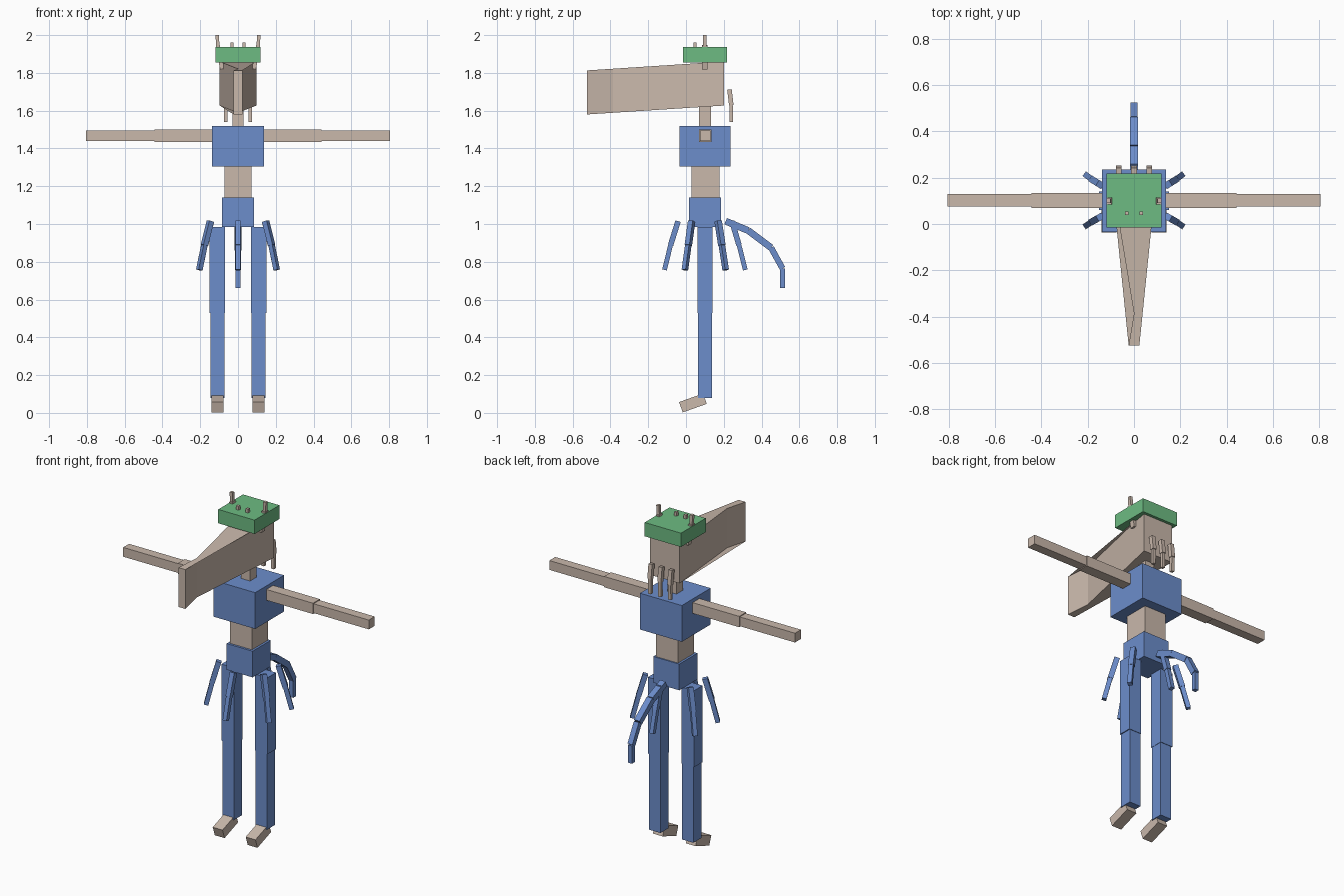
import bpy
from mathutils import Vector, Matrix

if "Cube" in bpy.data.objects:
    bpy.data.objects.remove(bpy.data.objects["Cube"], do_unlink=True)


def material(name, rgb):
    m = bpy.data.materials.new(name)
    m.use_nodes = True
    m.diffuse_color = (*rgb, 1)
    m.node_tree.nodes["Principled BSDF"].inputs["Base Color"].default_value = (*rgb, 1)
    return m


TAN = material("tan", (0.585, 0.479, 0.407))
BLUE = material("blue", (0.15, 0.267, 0.60))
GREEN = material("green", (0.155, 0.50, 0.225))

CUBE_FACES = [(0, 3, 2, 1), (4, 5, 6, 7), (0, 1, 5, 4),
              (1, 2, 6, 5), (2, 3, 7, 6), (3, 0, 4, 7)]


def mesh_object(name, verts, faces, mat):
    me = bpy.data.meshes.new(name)
    me.from_pydata(verts, [], faces)
    me.materials.append(mat)
    ob = bpy.data.objects.new(name, me)
    bpy.context.collection.objects.link(ob)
    return ob


def box(name, x, y, z, mat):
    """Box from (min, max) ranges."""
    ring = [(0, 0), (1, 0), (1, 1), (0, 1)]
    verts = [(x[i], y[j], z[k]) for k in (0, 1) for i, j in ring]
    return mesh_object(name, verts, CUBE_FACES, mat)


def bar(name, start, end, width, depth, mat):
    """Square bar between two points, its width kept horizontal."""
    a, b = Vector(start), Vector(end)
    d = (b - a).normalized()
    side = d.cross(Vector((0, 0, 1)))
    side = side.normalized() if side.length > 0.01 else Vector((1, 0, 0))
    up = side.cross(d)
    corners = [(-1, -1), (1, -1), (1, 1), (-1, 1)]
    verts = [p + side * (i * width / 2) + up * (j * depth / 2)
             for p in (b, a) for i, j in corners]
    return mesh_object(name, verts, CUBE_FACES, mat)


def chain(name, points, widths, mat):
    for i, w in enumerate(widths):
        bar(f"{name}_{i + 1}", points[i], points[i + 1], w, w, mat)


# Torso
box("pelvis", (-0.085, 0.085), (0.015, 0.185), (0.985, 1.14), BLUE)
box("waist", (-0.072, 0.072), (0.028, 0.178), (1.14, 1.305), TAN)
box("chest", (-0.137, 0.137), (-0.035, 0.235), (1.305, 1.52), BLUE)
box("neck", (-0.03, 0.03), (0.07, 0.132), (1.52, 1.64), TAN)

# Long head whose sides cross over near the tip
B, F, YB, YF = 0.097, 0.023, 0.2, -0.525
plan = [(-B, YB), (B, YB), (-F, YF), (F, YF)]   # back -x, back +x, tip -x, tip +x
low = [(x, y, 1.627 if y > 0 else 1.58) for x, y in plan]
high = [(x, y, 1.86 if y > 0 else 1.813) for x, y in plan]
mesh_object("head", low + high,
            [(0, 1, 2), (0, 2, 3), (4, 7, 5), (5, 7, 6),
             (0, 4, 5, 1), (2, 6, 7, 3), (0, 3, 7, 4), (1, 5, 6, 2)], TAN)

# Flat cap
box("cap", (-0.119, 0.119), (-0.015, 0.217), (1.855, 1.937), GREEN)

# Hanging strands behind the head
for n, x in zip(("right", "middle", "left"), (-0.065, 0, 0.065)):
    chain(f"{n}_strand", [(x, 0.23, 1.712), (x, 0.24, 1.628), (x, 0.239, 1.54)],
          (0.024, 0.018), TAN)

for n, s in (("right", -1), ("left", 1)):
    # Antenna and small horn
    bar(f"{n}_antenna_base", (s * 0.084, 0.1, 1.82), (s * 0.107, 0.1, 1.945), 0.03, 0.022, TAN)
    bar(f"{n}_antenna_tip", (s * 0.107, 0.1, 1.94), (s * 0.11, 0.1, 2.0), 0.018, 0.018, TAN)
    box(f"{n}_horn", (s * 0.031 - 0.008, s * 0.031 + 0.008), (0.039, 0.055), (1.93, 1.96), TAN)

    # Arm
    bar(f"{n}_upper_arm", (s * 0.13, 0.102, 1.467), (s * 0.443, 0.102, 1.467), 0.064, 0.064, TAN)
    bar(f"{n}_forearm", (s * 0.44, 0.102, 1.467), (s * 0.805, 0.102, 1.467), 0.055, 0.055, TAN)

    # Leg and tilted foot
    bar(f"{n}_thigh", (s * 0.11, 0.101, 0.983), (s * 0.11, 0.101, 0.53), 0.082, 0.08, BLUE)
    bar(f"{n}_shin", (s * 0.108, 0.101, 0.53), (s * 0.108, 0.101, 0.08), 0.074, 0.074, BLUE)
    bar(f"{n}_foot", (s * 0.108, -0.027, 0.03), (s * 0.108, 0.1, 0.075), 0.064, 0.058, TAN)

    # Side tendrils around the hips
    for m, ys in (("front", (0.03, 0.012, -0.006)), ("back", (0.17, 0.19, 0.21))):
        chain(f"{n}_{m}_tendril",
              [(s * 0.146, ys[0], 1.015), (s * 0.178, ys[1], 0.887), (s * 0.205, ys[2], 0.757)],
              (0.029, 0.025), BLUE)

# Middle tendrils, front and back
for n, ys in (("front", (-0.042, -0.082, -0.114)), ("back", (0.243, 0.281, 0.314))):
    chain(f"{n}_middle_tendril",
          [(0, ys[0], 1.015), (0, ys[1], 0.887), (0, ys[2], 0.757)], (0.029, 0.025), BLUE)

# Curling tail
chain("tail", [(0, 0.21, 1.015), (0, 0.33, 0.965), (0, 0.45, 0.875),
               (0, 0.511, 0.765), (0, 0.511, 0.66)], (0.036, 0.036, 0.032, 0.026), BLUE)
